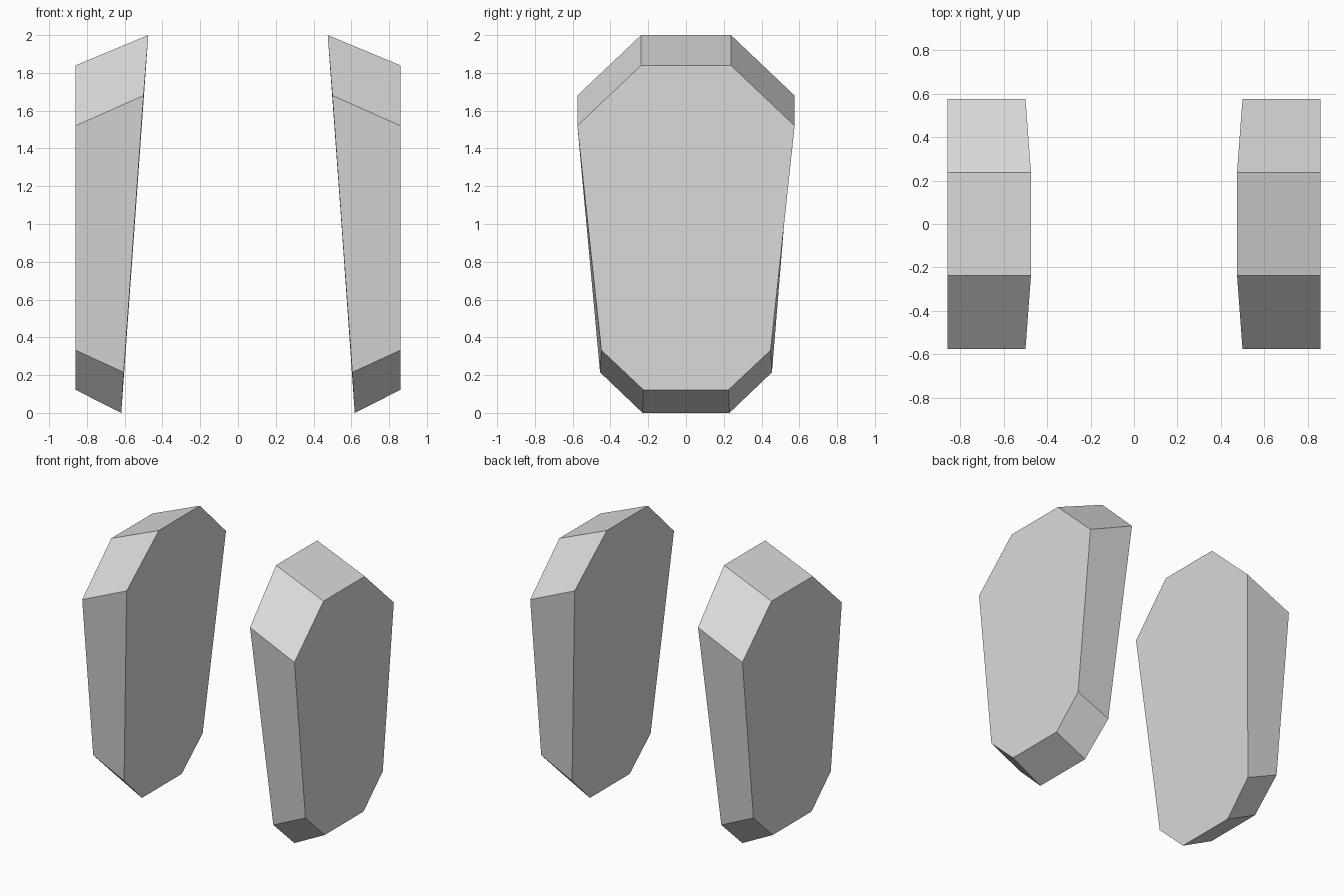
import bpy
import bmesh

cube = bpy.data.objects.get("Cube")
if cube:
    bpy.data.objects.remove(cube, do_unlink=True)

# Plain grey for both panels
grey = bpy.data.materials.new("light_grey")
grey.use_nodes = True
colour = (0.7, 0.7, 0.7, 1)
grey.diffuse_color = colour
grey.node_tree.nodes["Principled BSDF"].inputs["Base Color"].default_value = colour

# Half outlines from top to bottom: x, half depth, z
OUTER = [(0.86, 0.238, 1.84), (0.86, 0.575, 1.52), (0.86, 0.448, 0.332), (0.86, 0.225, 0.122)]
INNER = [(0.475, 0.238, 2.0), (0.5, 0.575, 1.68), (0.605, 0.455, 0.215), (0.618, 0.23, 0.0)]


def outline(bm, half, side):
    """Close a half outline into an eight-sided ring."""
    front = [bm.verts.new((side * x, -y, z)) for x, y, z in half]
    back = [bm.verts.new((side * x, y, z)) for x, y, z in reversed(half)]
    return front + back


def side_panel(name, side):
    """Slanted eight-sided slab with sheared edges."""
    bm = bmesh.new()
    outer = outline(bm, OUTER, side)
    inner = outline(bm, INNER, side)
    bm.faces.new(outer)
    bm.faces.new(inner)
    count = len(outer)
    for i in range(count):
        j = (i + 1) % count
        bm.faces.new((outer[i], outer[j], inner[j], inner[i]))
    bmesh.ops.recalc_face_normals(bm, faces=bm.faces)
    mesh = bpy.data.meshes.new(name)
    bm.to_mesh(mesh)
    bm.free()
    mesh.materials.append(grey)
    obj = bpy.data.objects.new(name, mesh)
    bpy.context.collection.objects.link(obj)


# Matching pair, left is +x
side_panel("left_side_panel", 1)
side_panel("right_side_panel", -1)
